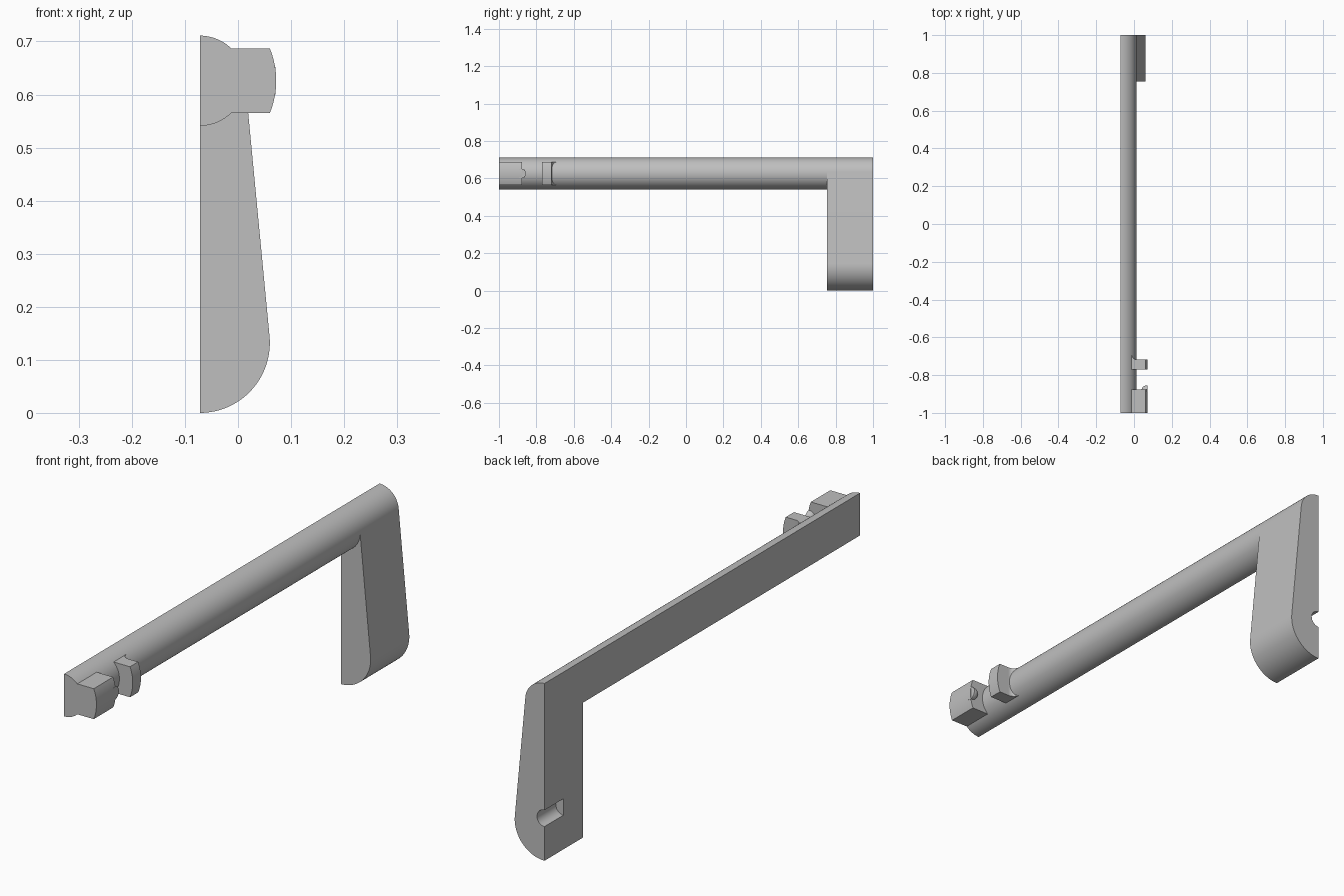
import bpy, bmesh
from math import cos, sin, asin, sqrt, pi, radians
from mathutils import Vector

cube = bpy.data.objects.get("Cube")
if cube:
    bpy.data.objects.remove(cube, do_unlink=True)

grey = bpy.data.materials.new("satin grey")
grey.use_nodes = True
COLOUR = (0.52, 0.52, 0.52, 1)
grey.diffuse_color = COLOUR
grey.node_tree.nodes["Principled BSDF"].inputs["Base Color"].default_value = COLOUR

BACK = -0.072                  # flat mounting plane
RAIL_Z, RAIL_R = 0.626, 0.085
FOOT_R = 0.132


def arc(cx, cy, r, start, end, n=32):
    """Points on a circle, angles in radians."""
    return [(cx + r * cos(start + (end - start) * i / n),
             cy + r * sin(start + (end - start) * i / n)) for i in range(n + 1)]


def finish(name, bm):
    bmesh.ops.recalc_face_normals(bm, faces=bm.faces)
    mesh = bpy.data.meshes.new(name)
    bm.to_mesh(mesh)
    bm.free()
    mesh.materials.append(grey)
    ob = bpy.data.objects.new(name, mesh)
    bpy.context.collection.objects.link(ob)
    return ob


def prism(name, outline, lo, hi, axis="y"):
    """Extrude an outline: x-z along y, or x-y along z."""
    place = (lambda a, b, t: (a, t, b)) if axis == "y" else (lambda a, b, t: (a, b, t))
    bm = bmesh.new()
    face = bm.faces.new([bm.verts.new(place(a, b, lo)) for a, b in outline])
    ext = bmesh.ops.extrude_face_region(bm, geom=[face])
    moved = [v for v in ext["geom"] if isinstance(v, bmesh.types.BMVert)]
    bmesh.ops.translate(bm, verts=moved, vec=Vector(place(0, 0, hi - lo)))
    return finish(name, bm)


# Half-round rail
rail = prism("rail", arc(BACK, RAIL_Z, RAIL_R, -pi / 2, pi / 2, 48), -1, 0.755)

# Tapered leg: hull of the foot round and the rail round
tilt = asin((FOOT_R - RAIL_R) / (RAIL_Z - FOOT_R))
leg = prism("leg",
            arc(BACK, FOOT_R, FOOT_R, -pi / 2, tilt) + arc(BACK, RAIL_Z, RAIL_R, tilt, pi / 2),
            0.755, 1)

# Half-round slot in the back of the leg, open at its end
slot = prism("slot_cutter", arc(BACK, 0.17, 0.033, 0, 2 * pi, 40)[:-1], 0.88, 1.1)
slot.hide_render = True
slot.hide_set(True)
cut = leg.modifiers.new("slot", "BOOLEAN")
cut.operation = "DIFFERENCE"
cut.solver = "EXACT"
cut.object = slot
bpy.context.view_layer.update()
cut_mesh = bpy.data.meshes.new_from_object(leg.evaluated_get(bpy.context.evaluated_depsgraph_get()))
leg.modifiers.clear()
leg.data = cut_mesh
bpy.data.objects.remove(slot, do_unlink=True)

# Lugs with a bowed outer face, seated on the rail
HALF = 0.061
BOW_R = 0.16
bow = asin(HALF / BOW_R)
seat = asin(HALF / RAIL_R)
lug = (arc(0.072 - BOW_R, RAIL_Z, BOW_R, -bow, bow, 16)
       + arc(BACK, RAIL_Z, RAIL_R, seat, -seat, 24))
end_lug = prism("end_lug", lug, -1, -0.877)
inner_lug = prism("inner_lug", lug, -0.77, -0.718)

# Concave fillet behind the inner lug
R = 0.03
fillet = prism("inner_lug_fillet",
               [(-0.05, -0.718)] + arc(0.017, -0.718 + R, R, -pi / 2, -pi, 12)
               + [(-0.05, -0.718 + R)],
               RAIL_Z - HALF, RAIL_Z + HALF, "z")

# Rounded nub on the end lug, trimmed at the outer face
bm = bmesh.new()
bmesh.ops.create_uvsphere(bm, u_segments=32, v_segments=16, radius=0.026)
bmesh.ops.translate(bm, verts=bm.verts, vec=(0.066, -0.881, RAIL_Z))
res = bmesh.ops.bisect_plane(bm, geom=bm.verts[:] + bm.edges[:] + bm.faces[:],
                             plane_co=(0.0705, 0, 0), plane_no=(1, 0, 0), clear_outer=True)
bmesh.ops.holes_fill(bm, edges=[e for e in bm.edges if e.is_boundary], sides=0)
nub = finish("end_lug_nub", bm)

# Smooth rounds, sharp corners
bpy.ops.object.select_all(action="DESELECT")
for ob in (rail, leg, end_lug, inner_lug, fillet, nub):
    ob.select_set(True)
bpy.context.view_layer.objects.active = rail
bpy.ops.object.shade_smooth_by_angle(angle=radians(30))
